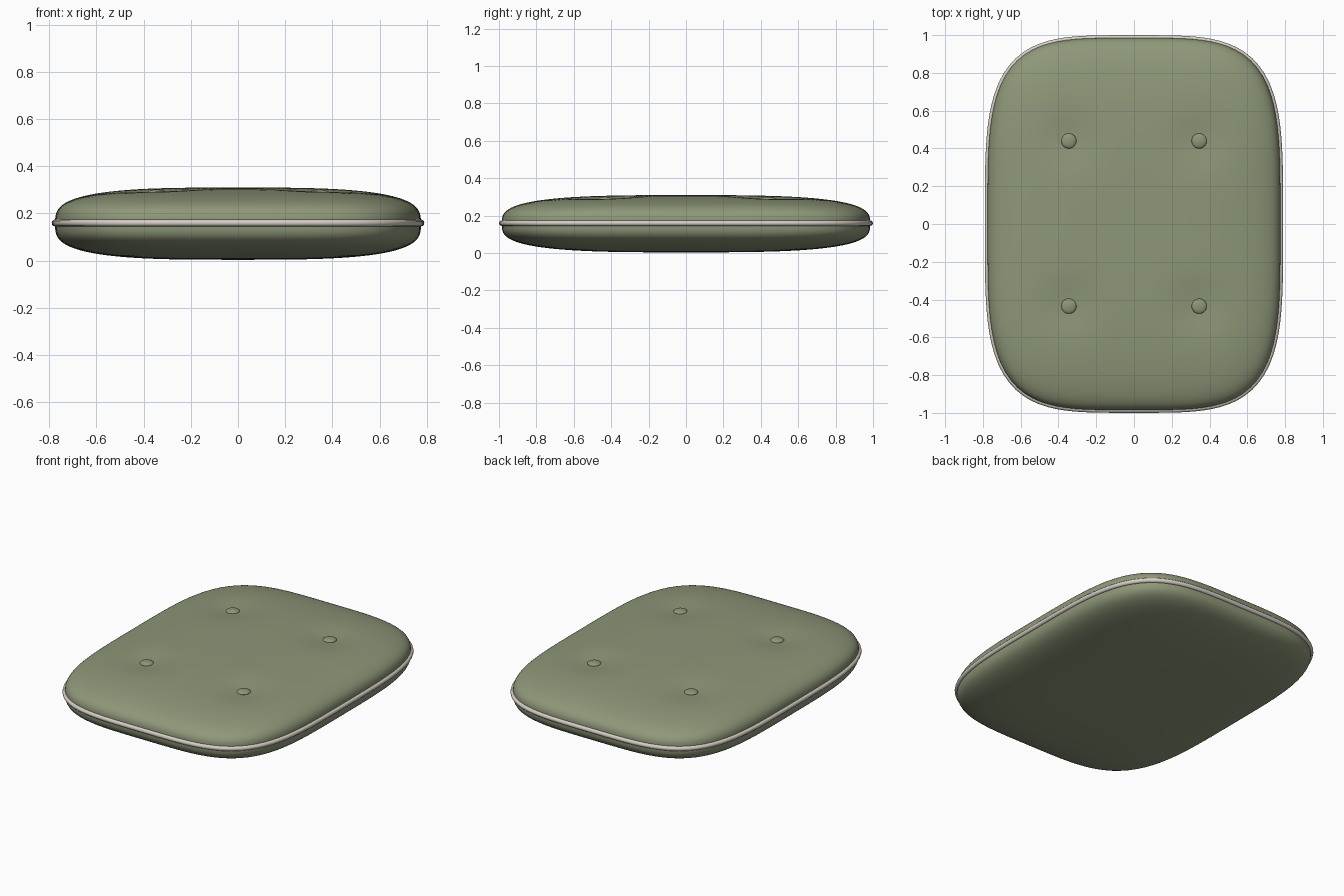
import bpy, bmesh, math

if "Cube" in bpy.data.objects:
    bpy.data.objects.remove(bpy.data.objects["Cube"])

def material(name, rgb):
    m = bpy.data.materials.new(name)
    m.diffuse_color = (*rgb, 1)
    m.use_nodes = True
    m.node_tree.nodes["Principled BSDF"].inputs["Base Color"].default_value = m.diffuse_color
    return m

green = material("sage fabric", (0.27, 0.31, 0.19))
cream = material("cream piping", (0.66, 0.61, 0.55))

HX, HY, HZ, ZC = 0.775, 0.985, 0.153, 0.157
TUFTS = [(x, y) for x in (-0.345, 0.345) for y in (-0.435, 0.44)]

def unit_super(a, p):
    """Point at angle a on a unit superellipse of exponent p."""
    c, s = math.cos(a), math.sin(a)
    k = (abs(c) ** p + abs(s) ** p) ** (-1 / p)
    return c * k, s * k

def surface_z(x, y, w):
    """Pillow height with shallow dents around the tufts."""
    z = ZC + HZ * w
    if w > 0:
        for tx, ty in TUFTS:
            z -= 0.018 * math.exp(-((x - tx) ** 2 + (y - ty) ** 2) / (2 * 0.1 ** 2))
    return z

# Cushion body: rounded pillow built from rings
SEG, RINGS = 128, 96
bm = bmesh.new()
rings = []
for i in range(1, RINGS):
    r, w = unit_super(-math.pi / 2 + math.pi * i / RINGS, 3.2)
    ring = []
    for j in range(SEG):
        u, v = unit_super(2 * math.pi * j / SEG, 4)
        x, y = u * r * HX, v * r * HY
        ring.append(bm.verts.new((x, y, surface_z(x, y, w))))
    rings.append(ring)
for a, b in zip(rings, rings[1:]):
    for j in range(SEG):
        k = (j + 1) % SEG
        bm.faces.new((a[j], a[k], b[k], b[j]))
for ring, w in ((rings[0], -1), (rings[-1], 1)):
    pole = bm.verts.new((0, 0, surface_z(0, 0, w)))
    for j in range(SEG):
        bm.faces.new((ring[j], ring[(j + 1) % SEG], pole))
bmesh.ops.recalc_face_normals(bm, faces=bm.faces)
mesh = bpy.data.meshes.new("cushion_body")
bm.to_mesh(mesh)
bm.free()
mesh.shade_smooth()
mesh.materials.append(green)
bpy.context.collection.objects.link(bpy.data.objects.new("cushion_body", mesh))

# Piping around the seam
curve = bpy.data.curves.new("piping", 'CURVE')
curve.dimensions = '3D'
curve.bevel_depth = 0.0145
curve.bevel_resolution = 4
spline = curve.splines.new('POLY')
spline.points.add(SEG - 1)
for j, p in enumerate(spline.points):
    u, v = unit_super(2 * math.pi * j / SEG, 4)
    p.co = (u * HX, v * HY, 0.16, 1)
spline.use_cyclic_u = True
spline.use_smooth = True
curve.materials.append(cream)
piping = bpy.data.objects.new("piping", curve)
bpy.context.collection.objects.link(piping)
bpy.context.view_layer.objects.active = piping
piping.select_set(True)
bpy.ops.object.convert(target='MESH')

# Tuft buttons: flattened domes sitting in the dents
for n, (x, y) in enumerate(TUFTS):
    r = (abs(x / HX) ** 4 + abs(y / HY) ** 4) ** 0.25
    w = (1 - r ** 3.2) ** (1 / 3.2)
    bpy.ops.mesh.primitive_uv_sphere_add(segments=32, ring_count=16, radius=1,
                                         location=(x, y, surface_z(x, y, w) + 0.002))
    b = bpy.context.object
    b.name = f"tuft_button_{n + 1}"
    b.scale = (0.04, 0.04, 0.014)
    bpy.ops.object.shade_smooth()
    b.data.materials.append(green)
